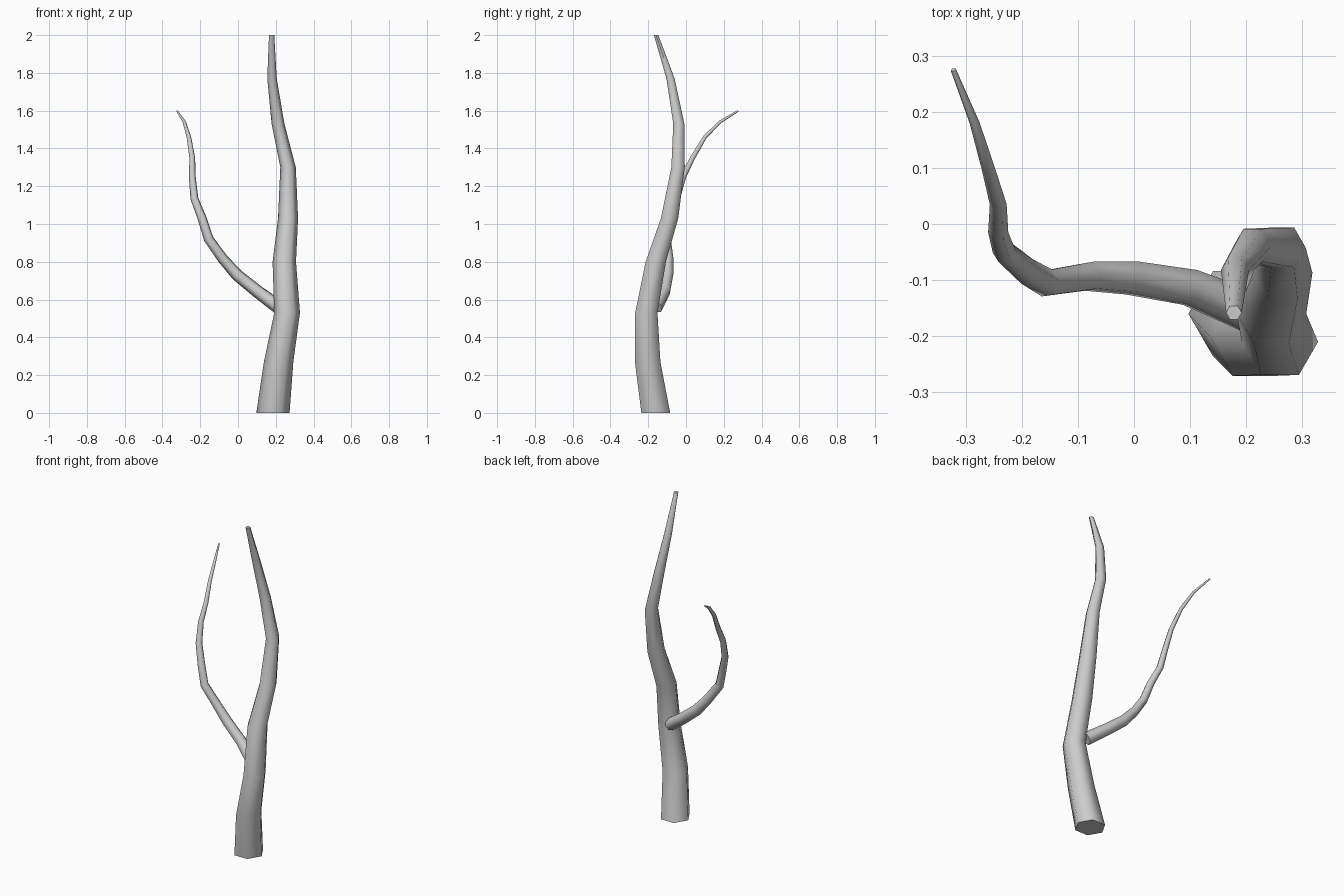
import bpy, bmesh, math
from mathutils import Vector, Matrix

cube = bpy.data.objects.get("Cube")
if cube:
    bpy.data.objects.remove(cube, do_unlink=True)

grey = bpy.data.materials.new("bark grey")
grey.use_nodes = True
colour = (0.6, 0.6, 0.6, 1)
grey.diffuse_color = colour
grey.node_tree.nodes["Principled BSDF"].inputs["Base Color"].default_value = colour


def limb(name, path, level=False, sides=6):
    """Tapered tube through (x, y, z, radius) stations, capped at both ends."""
    bm = bmesh.new()
    pts = [Vector(p[:3]) for p in path]
    frame = Matrix.Identity(3)
    normal = Vector((0, 0, 1))
    rings = []
    for i, p in enumerate(pts):
        if not level:
            ahead = (pts[min(i + 1, len(pts) - 1)] - p).normalized()
            behind = (p - pts[max(i - 1, 0)]).normalized()
            tangent = (ahead + behind).normalized()
            frame = normal.rotation_difference(tangent).to_matrix() @ frame
            normal = tangent
        ring = []
        for k in range(sides):
            a = math.tau * k / sides
            ring.append(bm.verts.new(p + frame @ Vector((math.cos(a), math.sin(a), 0)) * path[i][3]))
        rings.append(ring)
    for low, high in zip(rings, rings[1:]):
        for k in range(sides):
            n = (k + 1) % sides
            bm.faces.new((low[k], low[n], high[n], high[k]))
    bm.faces.new(rings[0][::-1])
    bm.faces.new(rings[-1])
    mesh = bpy.data.meshes.new(name)
    bm.to_mesh(mesh)
    bm.free()
    mesh.materials.append(grey)
    obj = bpy.data.objects.new(name, mesh)
    bpy.context.collection.objects.link(obj)
    bpy.ops.object.select_all(action="DESELECT")
    obj.select_set(True)
    bpy.context.view_layer.objects.active = obj
    bpy.ops.object.shade_smooth_by_angle(angle=math.radians(62))
    return obj


# Main trunk with level rings
limb("trunk", [
    (.185, -.16, 0, .088), (.215, -.203, .27, .078), (.26, -.21, .53, .068),
    (.245, -.16, .8, .062), (.265, -.087, 1.03, .053), (.265, -.042, 1.3, .041),
    (.212, -.038, 1.53, .034), (.18, -.082, 1.77, .025), (.178, -.158, 2, .014),
], level=True)

# Side branch that curves up and back
limb("side_branch", [
    (.215, -.16, .56, .038), (.1, -.113, .645, .034), (-.005, -.096, .73, .032),
    (-.08, -.093, .815, .028), (-.155, -.105, .92, .026), (-.19, -.085, 1.03, .024),
    (-.231, -.05, 1.135, .021), (-.242, -.015, 1.25, .018), (-.242, .035, 1.35, .015),
    (-.26, .1, 1.46, .012), (-.284, .18, 1.54, .009), (-.322, .275, 1.598, .005),
])
